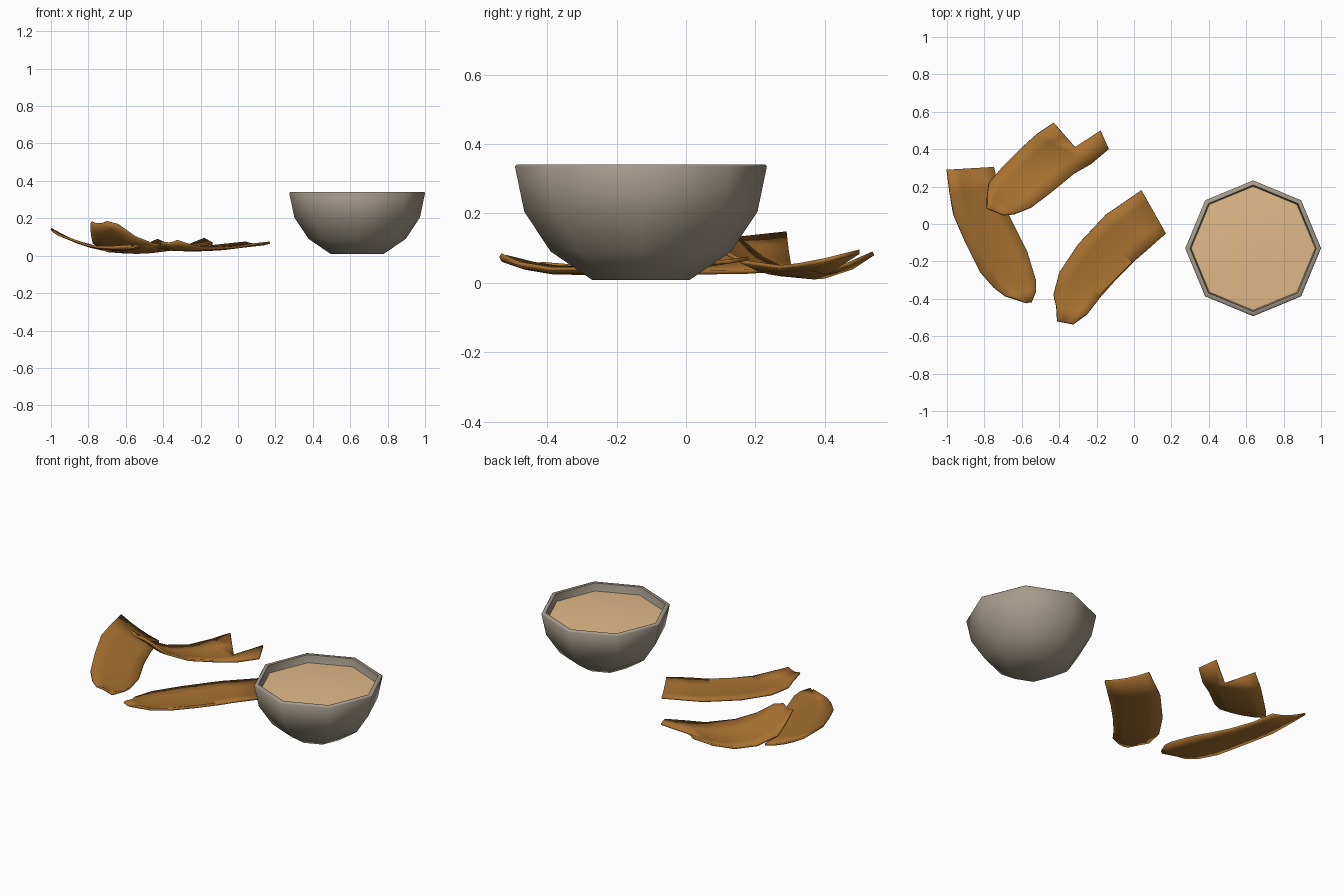
import bpy, math
from mathutils import Vector
from mathutils.bvhtree import BVHTree

if "Cube" in bpy.data.objects:
    bpy.data.objects.remove(bpy.data.objects["Cube"])


def material(name, rgb):
    m = bpy.data.materials.new(name)
    m.diffuse_color = (*rgb, 1)
    m.use_nodes = True
    m.node_tree.nodes["Principled BSDF"].inputs["Base Color"].default_value = m.diffuse_color
    return m


GREY = material("stone grey", (0.38, 0.33, 0.26))
CREAM = material("cream filling", (0.75, 0.49, 0.25))
BROWN = material("golden brown", (0.39, 0.165, 0.03))


def add_object(name, verts, faces, mat, angle=60):
    me = bpy.data.meshes.new(name)
    me.from_pydata([tuple(v) for v in verts], [], faces)
    me.materials.append(mat)
    ob = bpy.data.objects.new(name, me)
    bpy.context.collection.objects.link(ob)
    bpy.ops.object.select_all(action='DESELECT')
    bpy.context.view_layer.objects.active = ob
    ob.select_set(True)
    bpy.ops.object.shade_smooth_by_angle(angle=math.radians(angle))
    return ob


def lathe(name, profile, center, mat, sides=8):
    """Revolve (radius, z) points; caps the first and last ring."""
    verts, faces = [], []
    for r, z in profile:
        for i in range(sides):
            a = 2 * math.pi * i / sides
            verts.append((center[0] + r * math.cos(a), center[1] + r * math.sin(a), z))
    for k in range(len(profile) - 1):
        for i in range(sides):
            j = (i + 1) % sides
            faces.append((k * sides + i, k * sides + j, (k + 1) * sides + j, (k + 1) * sides + i))
    faces.append(tuple(reversed(range(sides))))
    faces.append(tuple(range((len(profile) - 1) * sides, len(profile) * sides)))
    return add_object(name, verts, faces, mat)


def grid_faces(rows, cols):
    return [(r * cols + c, (r + 1) * cols + c, (r + 1) * cols + c + 1, r * cols + c + 1)
            for r in range(rows - 1) for c in range(cols - 1)]


def chip(name, stations, sag, end_row=None, segs=4, thick=0.012):
    """Loft a curved strip between left/right edge points, dipping by sag."""
    rows = []
    for left, right in stations:
        l, r = Vector(left), Vector(right)
        rows.append([l.lerp(r, t / segs) - Vector((0, 0, sag * 4 * t / segs * (1 - t / segs)))
                     for t in range(segs + 1)])
    if end_row:
        rows.append([Vector(p) for p in end_row])
    verts = [v for row in rows for v in row]
    faces = grid_faces(len(rows), segs + 1)
    ob = add_object(name, verts, faces, BROWN, 45)
    mod = ob.modifiers.new("thickness", 'SOLIDIFY')
    mod.thickness, mod.offset = thick, 0
    return ob, BVHTree.FromPolygons(verts, faces)


# Bowl and filling
C = (0.637, -0.13)
lathe("bowl", [(0.14, 0.008), (0.26, 0.09), (0.336, 0.205), (0.363, 0.335), (0.358, 0.341),
               (0.338, 0.341), (0.326, 0.25), (0.24, 0.11), (0.12, 0.04)], C, GREY)
lathe("filling", [(0.25, 0.2), (0.331, 0.295), (0.2, 0.303), (0.08, 0.306)], C, CREAM)

# Left chip, raised along its outer edge
chip("left_chip", [
    ((-0.575, -0.42, 0.055), (-0.55, -0.42, 0.055)),
    ((-0.69, -0.385, 0.045), (-0.525, -0.36, 0.05)),
    ((-0.75, -0.34, 0.045), (-0.525, -0.30, 0.045)),
    ((-0.82, -0.26, 0.06), (-0.57, -0.15, 0.035)),
    ((-0.90, -0.10, 0.09), (-0.62, -0.05, 0.03)),
    ((-0.965, 0.05, 0.115), (-0.67, 0.05, 0.03)),
    ((-0.985, 0.17, 0.13), (-0.72, 0.18, 0.032)),
    ((-1.0, 0.29, 0.143), (-0.75, 0.305, 0.04))], 0.012)

# Back chip, curled up at one end and notched at the other
chip("back_chip", [
    ((-0.785, 0.085, 0.18), (-0.70, 0.05, 0.182)),
    ((-0.785, 0.16, 0.12), (-0.64, 0.055, 0.165)),
    ((-0.775, 0.22, 0.07), (-0.55, 0.09, 0.10)),
    ((-0.70, 0.31, 0.025), (-0.45, 0.165, 0.06)),
    ((-0.61, 0.40, 0.018), (-0.32, 0.27, 0.045)),
    ((-0.52, 0.48, 0.045), (-0.23, 0.32, 0.05))], 0.012,
    [(-0.43, 0.54, 0.085), (-0.37, 0.472, 0.055), (-0.315, 0.41, 0.03),
     (-0.18, 0.50, 0.09), (-0.135, 0.40, 0.065)])

# Front chip
_, surface = chip("front_chip", [
    ((-0.41, -0.52, 0.075), (-0.325, -0.535, 0.08)),
    ((-0.415, -0.44, 0.055), (-0.25, -0.48, 0.055)),
    ((-0.43, -0.38, 0.045), (-0.18, -0.39, 0.04)),
    ((-0.40, -0.26, 0.04), (-0.09, -0.29, 0.04)),
    ((-0.30, -0.11, 0.04), (0.0, -0.20, 0.047)),
    ((-0.15, 0.05, 0.05), (0.08, -0.13, 0.06)),
    ((0.04, 0.18, 0.07), (0.17, -0.05, 0.07))], 0.012)

# Square patch lying on the front chip
a, b, c, d = (Vector(p) for p in ((-0.31, -0.27), (-0.185, -0.38), (-0.01, -0.205), (-0.15, -0.07)))
n, verts = 7, []
for i in range(n):
    for j in range(n):
        p = a.lerp(d, i / (n - 1)).lerp(b.lerp(c, i / (n - 1)), j / (n - 1))
        hit = surface.ray_cast(Vector((p.x, p.y, 1)), Vector((0, 0, -1)))[0]
        verts.append((p.x, p.y, (hit.z if hit else 0.04) + 0.008))
patch = add_object("front_chip_patch", verts, [f[::-1] for f in grid_faces(n, n)], BROWN, 45)
